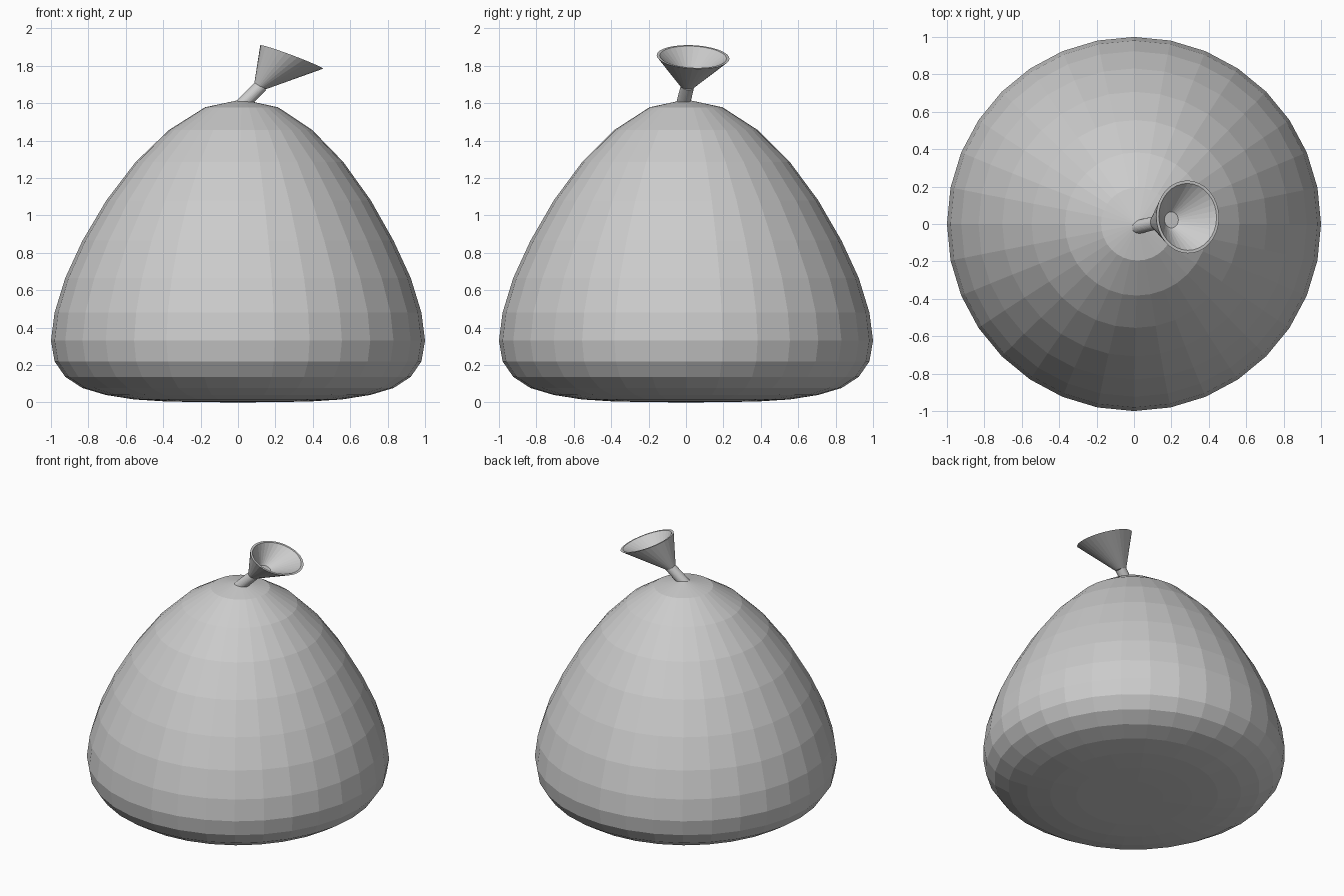
import bpy, bmesh, math
from mathutils import Vector

if "Cube" in bpy.data.objects:
    bpy.data.objects.remove(bpy.data.objects["Cube"])

SIDES = 32


def ring(bm, centre, radius, normal=(0, 0, 1), squash=1.0):
    """Ring of vertices around centre, facing along normal; squash scales it in the tilt direction."""
    n = Vector(normal).normalized()
    v = n.cross(Vector((1, 0, 0))).normalized()
    u = v.cross(n).normalized()
    c = Vector(centre)
    return [bm.verts.new(c + u * radius * squash * math.cos(a) + v * radius * math.sin(a))
            for a in (2 * math.pi * i / SIDES for i in range(SIDES))]


def loft(name, sections, smooth=False, tip_start=None, tip_end=None):
    """Skin a list of rings, closing each end with a tip point or a flat cap."""
    bm = bmesh.new()
    rings = [ring(bm, *s) for s in sections]
    for a, b in zip(rings, rings[1:]):
        for i in range(SIDES):
            j = (i + 1) % SIDES
            bm.faces.new((a[i], a[j], b[j], b[i]))
    for r, tip in ((rings[0], tip_start), (rings[-1], tip_end)):
        if tip:
            t = bm.verts.new(tip)
            for i in range(SIDES):
                bm.faces.new((r[i], r[(i + 1) % SIDES], t))
        else:
            bm.faces.new(r)
    bmesh.ops.recalc_face_normals(bm, faces=bm.faces)
    mesh = bpy.data.meshes.new(name)
    bm.to_mesh(mesh)
    bm.free()
    obj = bpy.data.objects.new(name, mesh)
    bpy.context.collection.objects.link(obj)
    if smooth:
        bpy.context.view_layer.objects.active = obj
        obj.select_set(True)
        bpy.ops.object.shade_smooth_by_angle(angle=math.radians(30))
        obj.select_set(False)
    return obj


# Sagging body: sphere-spaced rings with reshaped heights, top leaning slightly to +x
heights = [0.002, 0.005, 0.016, 0.04, 0.077, 0.137, 0.22, 0.33,
           0.48, 0.665, 0.865, 1.08, 1.285, 1.457, 1.578]
leans = {11: 0.003, 12: 0.008, 13: 0.014, 14: 0.019}
body = [((leans.get(k, 0), 0, z), math.sin(math.pi * (k + 1) / 16))
        for k, z in enumerate(heights)]
loft("body", body, tip_start=(0, 0, 0), tip_end=(0.02, 0, 1.62))

# Short slanted neck
loft("neck", [((0.015, -0.018, 1.585), 0.037, (0.7, 0.15, 0.7)),
              ((0.122, 0.008, 1.692), 0.036, (0.6, 0.1, 0.8))])

# Flared mouth: outer cone, rim, inner cone down to a small floor
tilt = (0.35, 0.05, 0.937)
loft("mouth", [((0.118, 0.008, 1.687), 0.036, tilt, 0.95),
               ((0.287, 0.038, 1.847), 0.195, tilt, 0.92),
               ((0.287, 0.038, 1.847), 0.179, tilt, 0.92),
               ((0.200, 0.022, 1.750), 0.043, tilt, 0.92)])
